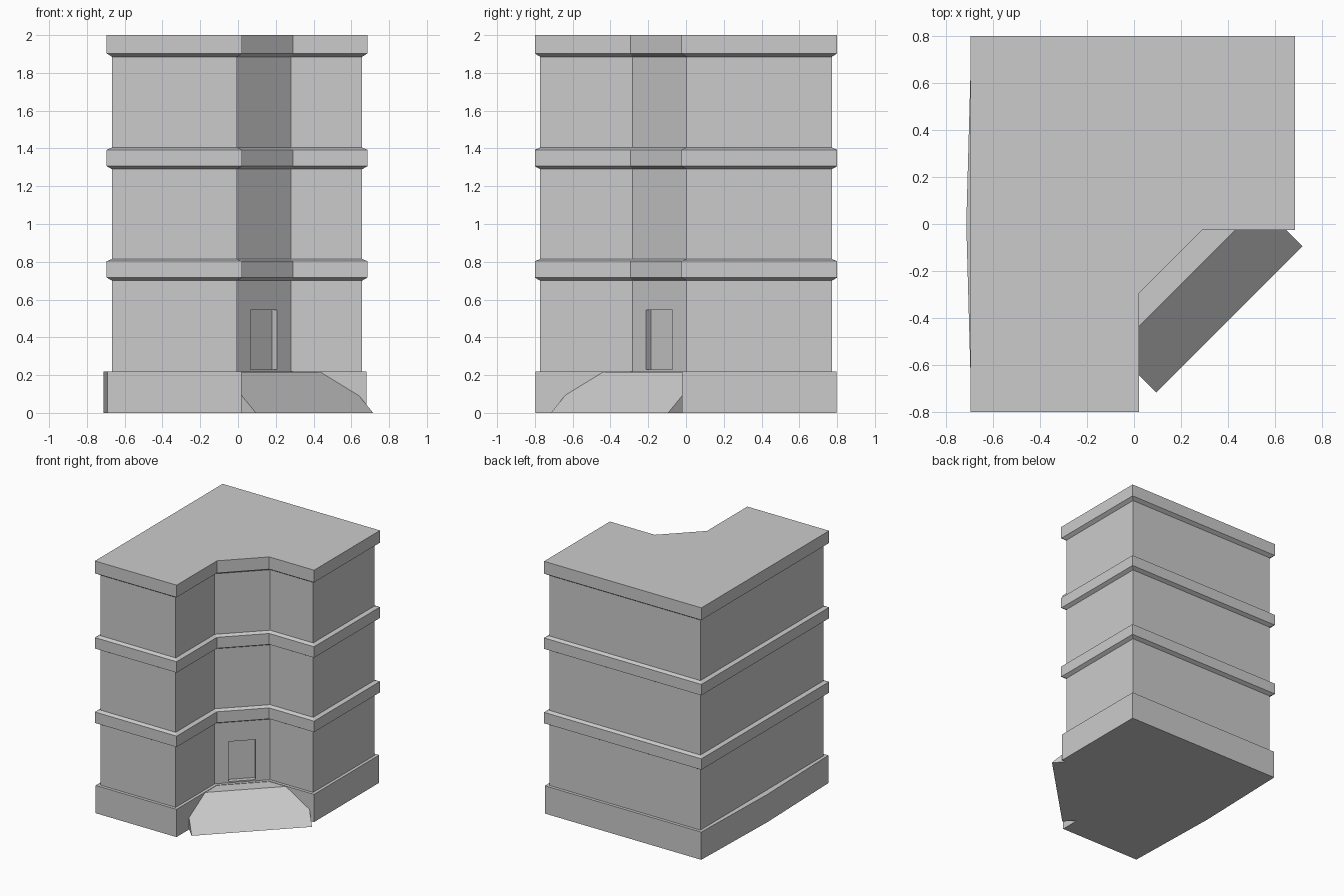
import bpy, bmesh
from math import sqrt, pi
from mathutils import Matrix, Vector

if "Cube" in bpy.data.objects:
    bpy.data.objects.remove(bpy.data.objects["Cube"])


def make_object(name, bm):
    bmesh.ops.recalc_face_normals(bm, faces=bm.faces)
    mesh = bpy.data.meshes.new(name)
    bm.to_mesh(mesh)
    bm.free()
    obj = bpy.data.objects.new(name, mesh)
    bpy.context.collection.objects.link(obj)
    return obj


def loft(name, loops):
    """Closed solid through a list of matching loops of 3D points."""
    bm = bmesh.new()
    rings = [[bm.verts.new(p) for p in loop] for loop in loops]
    n = len(rings[0])
    for a, b in zip(rings, rings[1:]):
        for i in range(n):
            j = (i + 1) % n
            bm.faces.new((a[i], a[j], b[j], b[i]))
    bm.faces.new(rings[0][::-1])
    bm.faces.new(rings[-1])
    return make_object(name, bm)


def plan(off, z, bulge=0.0):
    """Floor plan: L shape with a cut inner corner, grown outward by off."""
    x0, x1, y = -0.667 - off, 0.657 + off, 0.772 + off
    nx, ny = -0.006 + off, 0.003 - off
    diag = 0.277 + off * sqrt(2)
    pts = [(x0, -y), (nx, -y), (nx, nx - diag), (diag + ny, ny),
           (x1, ny), (x1, y), (x0, y), (x0 - bulge, 0)]
    return [(px, py, z) for px, py in pts]


def stack(name, profile, bulge=0.0):
    return loft(name, [plan(off, z, bulge) for off, z in profile])


# Main body, base and bands
walls = stack("walls", [(0, 0.1), (0, 1.95)])
stack("base", [(0.024, 0), (0.024, 0.22)], bulge=0.022)
for i, z in enumerate((0.70, 1.29)):
    stack(f"floor_band_{i + 1}",
          [(0, z), (0.028, z + 0.016), (0.028, z + 0.103), (0, z + 0.115)])
stack("roof_slab", [(0, 1.885), (0.028, 1.903), (0.028, 2.0)])

# Entrance ramp set across the inner corner
front = Vector((1, -1, 0)).normalized()
side = Vector((1, 1, 0)).normalized()
profile = [(0.14, 0), (0.573, 0), (0.322, 0.217), (0.14, 0.217)]
loft("entrance_ramp", [[front * d + side * s + Vector((0, 0, z)) for d, z in profile]
                       for s in (-0.439, 0.439)])

# Door recess in the diagonal wall
depth = 0.036
bm = bmesh.new()
bmesh.ops.create_cube(bm, size=1, matrix=(
    Matrix.Translation(Vector((0.1355, -0.1415, 0.388)))
    @ Matrix.Rotation(pi / 4, 4, 'Z')
    @ Matrix.Diagonal((0.198, 2 * depth, 0.316, 1))))
cutter = make_object("door_cutter", bm)
cutter.hide_render = True
cutter.display_type = 'WIRE'
cut = walls.modifiers.new("door_recess", 'BOOLEAN')
cut.operation = 'DIFFERENCE'
cut.solver = 'EXACT'
cut.object = cutter
